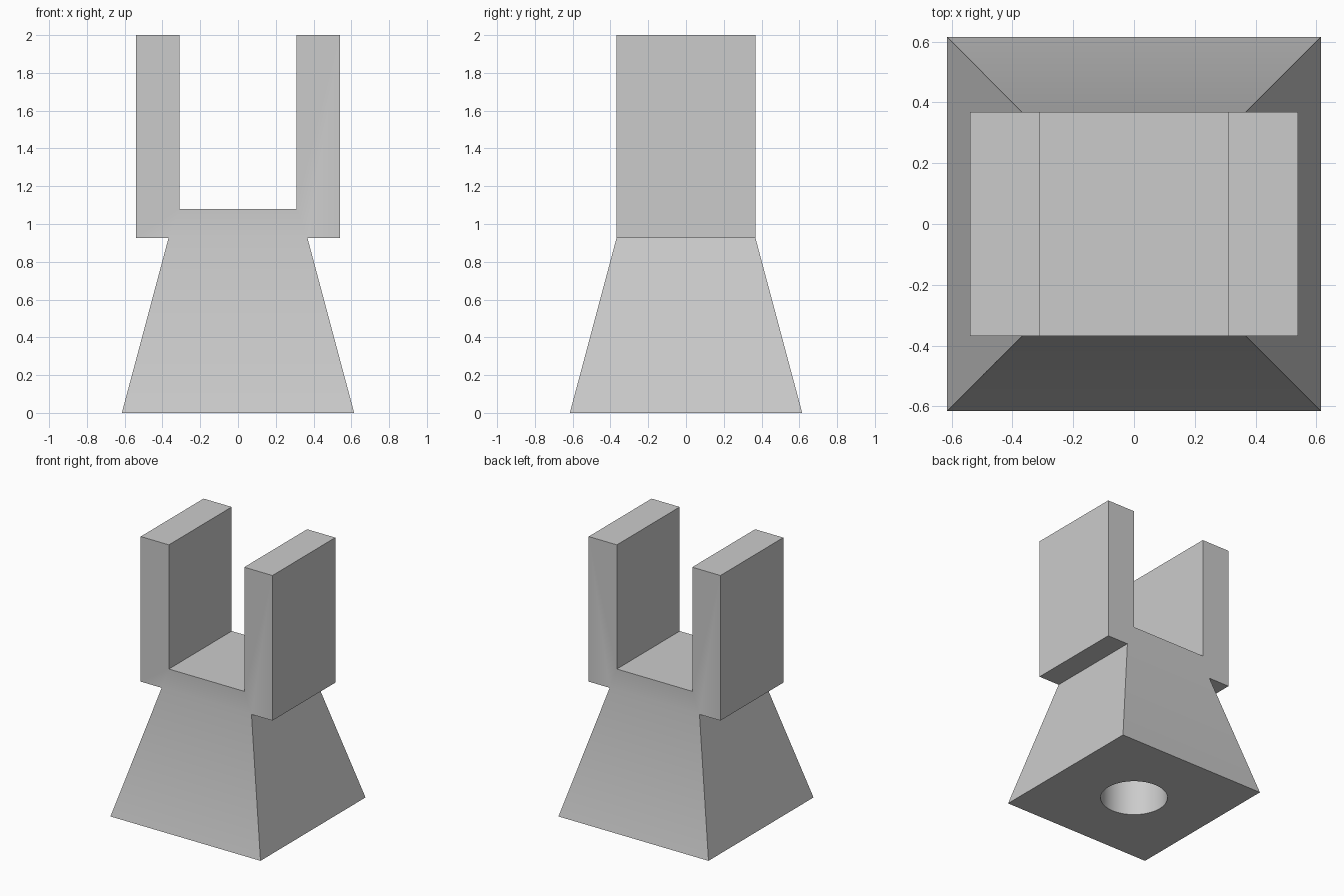
import bpy, bmesh, math

cube = bpy.data.objects.get("Cube")
if cube:
    bpy.data.objects.remove(cube, do_unlink=True)

# Main dimensions
BASE, NECK, NECK_Z = 0.615, 0.368, 0.925
ARM_OUT, ARM_IN, SEAT_Z, TOP = 0.54, 0.309, 1.08, 2.0
HOLE_R, HOLE_DEPTH = 0.23, 0.62

grey = bpy.data.materials.new("light grey")
grey.use_nodes = True
colour = (0.6, 0.6, 0.6, 1)
grey.diffuse_color = colour
grey.node_tree.nodes["Principled BSDF"].inputs["Base Color"].default_value = colour


def make_object(name, bm):
    bmesh.ops.recalc_face_normals(bm, faces=bm.faces)
    mesh = bpy.data.meshes.new(name)
    bm.to_mesh(mesh)
    bm.free()
    mesh.materials.append(grey)
    obj = bpy.data.objects.new(name, mesh)
    bpy.context.collection.objects.link(obj)
    return obj


# U-shaped fork profile, with the neck corners in its lower edge
half = [(NECK, NECK_Z), (ARM_OUT, NECK_Z), (ARM_OUT, TOP), (ARM_IN, TOP), (ARM_IN, SEAT_Z)]
profile = half + [(-x, z) for x, z in reversed(half)]
bm = bmesh.new()
front = [bm.verts.new((x, -NECK, z)) for x, z in profile]
back = [bm.verts.new((x, NECK, z)) for x, z in profile]
bm.faces.new(front)
bm.faces.new(back)
count = len(profile)
for i in range(count - 1):
    bm.faces.new((front[i], front[i + 1], back[i + 1], back[i]))

# Tapered foot joined to the neck corners
neck = [front[0], back[0], back[-1], front[-1]]
foot = [bm.verts.new((math.copysign(BASE, v.co.x), math.copysign(BASE, v.co.y), 0)) for v in neck]
for i in range(4):
    j = (i + 1) % 4
    bm.faces.new((neck[i], neck[j], foot[j], foot[i]))
bm.faces.new(foot)
stand = make_object("forked_stand", bm)

# Round blind socket in the underside
bm = bmesh.new()
bmesh.ops.create_cone(bm, cap_ends=True, segments=64, radius1=HOLE_R, radius2=HOLE_R,
                      depth=2 * HOLE_DEPTH)
cutter = make_object("socket_cutter", bm)
cutter.hide_render = True
cut = stand.modifiers.new("socket", "BOOLEAN")
cut.operation = "DIFFERENCE"
cut.solver = "EXACT"
cut.object = cutter

bpy.ops.object.select_all(action="DESELECT")
stand.select_set(True)
bpy.context.view_layer.objects.active = stand
bpy.ops.object.modifier_apply(modifier=cut.name)
bpy.data.objects.remove(cutter, do_unlink=True)
bpy.ops.object.shade_smooth_by_angle(angle=math.radians(30))
